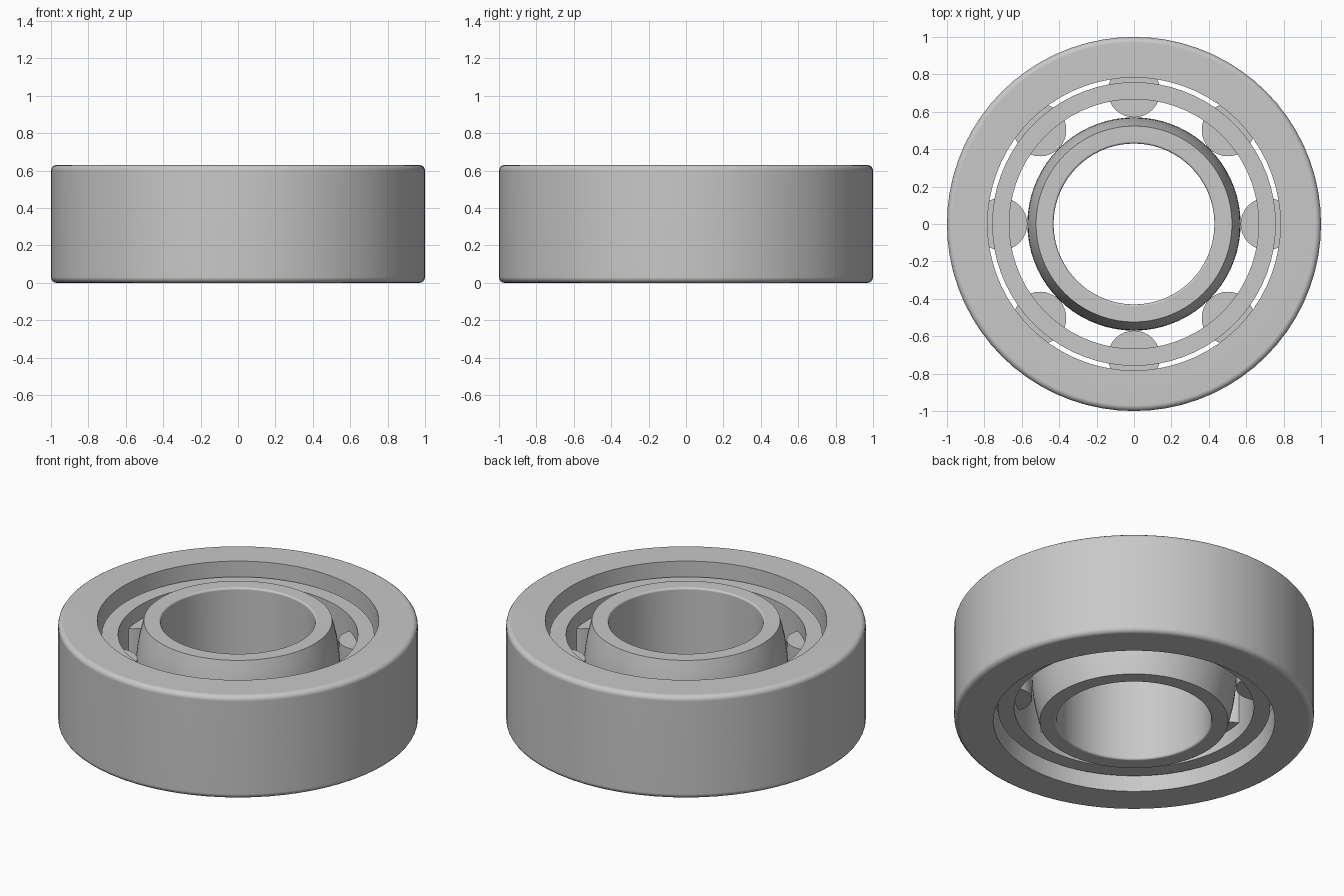
import bpy
import math

cube = bpy.data.objects.get("Cube")
if cube:
    bpy.data.objects.remove(cube, do_unlink=True)

HEIGHT = 0.63
MID = HEIGHT / 2
SEGMENTS = 72
ROLLERS = 8
ROLLER_RADIUS = 0.14
PITCH_RADIUS = 0.71
ROLLER_HALF = 0.14

steel = bpy.data.materials.new("steel grey")
steel.use_nodes = True
steel.diffuse_color = (0.58, 0.58, 0.58, 1)
steel.node_tree.nodes["Principled BSDF"].inputs["Base Color"].default_value = (0.58, 0.58, 0.58, 1)


def finish(obj):
    """Give an object its material and smooth shading with crisp edges."""
    obj.data.materials.append(steel)
    bpy.ops.object.select_all(action="DESELECT")
    obj.select_set(True)
    bpy.context.view_layer.objects.active = obj
    bpy.ops.object.shade_smooth_by_angle(angle=math.radians(30))
    weighted = obj.modifiers.new("even normals", "WEIGHTED_NORMAL")
    weighted.keep_sharp = True


def corner(cx, cz, radius, start):
    """Quarter-round profile points, anticlockwise from a start angle."""
    angles = [math.radians(start + 90 * i / 4) for i in range(5)]
    return [(cx + radius * math.cos(a), cz + radius * math.sin(a)) for a in angles]


def lathe(name, profile):
    """Revolve a closed anticlockwise (radius, height) profile about z."""
    n = len(profile)
    verts, faces = [], []
    for s in range(SEGMENTS):
        a = 2 * math.pi * s / SEGMENTS
        verts += [(r * math.cos(a), r * math.sin(a), z) for r, z in profile]
        t = (s + 1) % SEGMENTS
        for i in range(n):
            j = (i + 1) % n
            faces.append((s * n + i, t * n + i, t * n + j, s * n + j))
    mesh = bpy.data.meshes.new(name)
    mesh.from_pydata(verts, [], faces)
    obj = bpy.data.objects.new(name, mesh)
    bpy.context.collection.objects.link(obj)
    finish(obj)


# Outer ring: rounded outside edges, roller groove inside
b = 0.03
low, high = MID - ROLLER_HALF, MID + ROLLER_HALF
groove = PITCH_RADIUS + ROLLER_RADIUS
lathe("outer_ring",
      corner(1 - b, b, b, -90) + corner(1 - b, HEIGHT - b, b, 0)
      + [(0.783, HEIGHT), (0.783, high), (groove, high),
         (groove, low), (0.783, low), (0.783, 0)])

# Inner ring: barrel-shaped outside, softly rounded bore
b = 0.012
barrel = []
for i in range(13):
    t = i / 6 - 1
    barrel.append((0.57 - 0.046 * t * t, MID + MID * t))
lathe("inner_ring",
      barrel + corner(0.43 + b, HEIGHT - b, b, 90) + corner(0.43 + b, b, b, 180))

# Cage ring that holds the rollers
lathe("cage", [(0.667, 0.085), (0.758, 0.085), (0.758, 0.545), (0.667, 0.545)])

# Rollers standing upright around the cage
for k in range(ROLLERS):
    a = 2 * math.pi * k / ROLLERS
    bpy.ops.mesh.primitive_cylinder_add(
        vertices=32, radius=ROLLER_RADIUS, depth=2 * ROLLER_HALF,
        location=(PITCH_RADIUS * math.cos(a), PITCH_RADIUS * math.sin(a), MID))
    roller = bpy.context.object
    roller.name = f"roller_{k + 1}"
    finish(roller)
